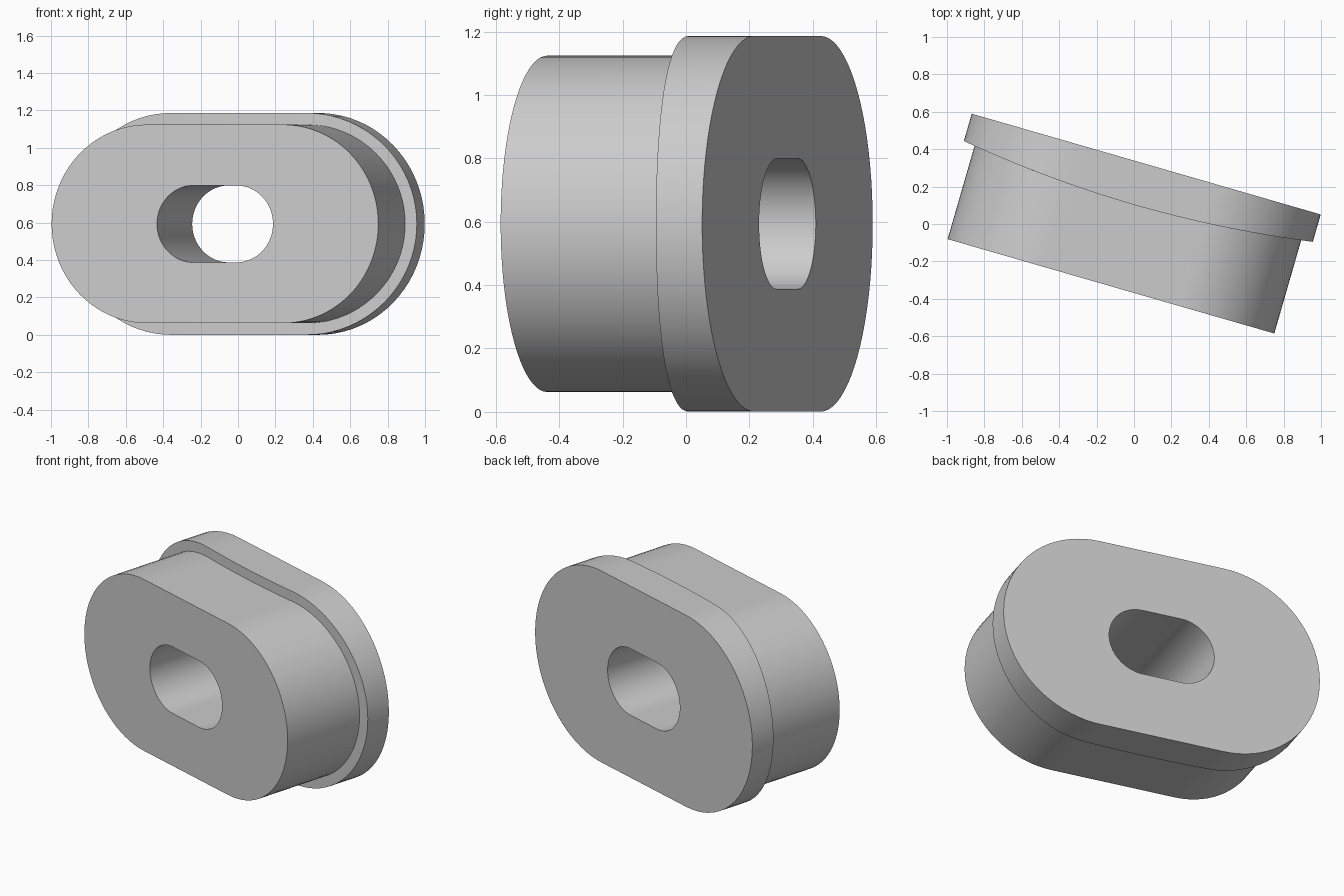
import bpy, bmesh, math

ARC, STRAIGHT = 40, 16          # segments per rounded end and per straight side
HALF = 0.378                    # half length of the straight sides
BACK, FRONT, STEP, BULGE = 0.326, -0.354, 0.174, 0.075


def slot(radius, half):
    """Outline of a rounded slot as (x, z) points."""
    pts = []
    for side in (1, -1):
        for i in range(ARC):
            a = -math.pi / 2 + math.pi * i / ARC
            pts.append((side * (half + radius * math.cos(a)), side * radius * math.sin(a)))
        for i in range(STRAIGHT):
            pts.append((side * half * (1 - 2 * i / STRAIGHT), side * radius))
    return pts


def flat(y):
    return lambda x: y


def curved(x):
    """Bowed front of the flange, thickest in the middle."""
    return STEP - BULGE * (1 - (x / 0.971) ** 2)


if "Cube" in bpy.data.objects:
    bpy.data.objects.remove(bpy.data.objects["Cube"], do_unlink=True)

hole, body, flange = slot(0.206, 0.117), slot(0.531, HALF), slot(0.593, HALF)

# Closed chain of sections: bore, front face, body wall, flange step, rim, back face
sections = [(hole, flat(FRONT)), (body, flat(FRONT)), (body, curved),
            (flange, curved), (flange, flat(BACK)), (hole, flat(BACK))]
bm = bmesh.new()
rings = [[bm.verts.new((x, depth(x), z)) for x, z in outline] for outline, depth in sections]
for k, ring in enumerate(rings):
    following = rings[(k + 1) % len(rings)]
    for i in range(len(ring)):
        j = (i + 1) % len(ring)
        bm.faces.new((ring[i], ring[j], following[j], following[i]))
bmesh.ops.recalc_face_normals(bm, faces=bm.faces)

mesh = bpy.data.meshes.new("flanged_bushing")
bm.to_mesh(mesh)
bm.free()
bushing = bpy.data.objects.new("flanged_bushing", mesh)
bpy.context.collection.objects.link(bushing)
bushing.location = (-0.025, 0.007, 0.593)
bushing.rotation_euler.z = math.radians(-16.1)

# Plain grey finish
grey = bpy.data.materials.new("light_grey")
grey.use_nodes = True
color = (0.6, 0.6, 0.6, 1)
grey.diffuse_color = color
grey.node_tree.nodes["Principled BSDF"].inputs["Base Color"].default_value = color
mesh.materials.append(grey)

bpy.ops.object.select_all(action='DESELECT')
bushing.select_set(True)
bpy.context.view_layer.objects.active = bushing
bpy.ops.object.shade_smooth_by_angle(angle=math.radians(30))
